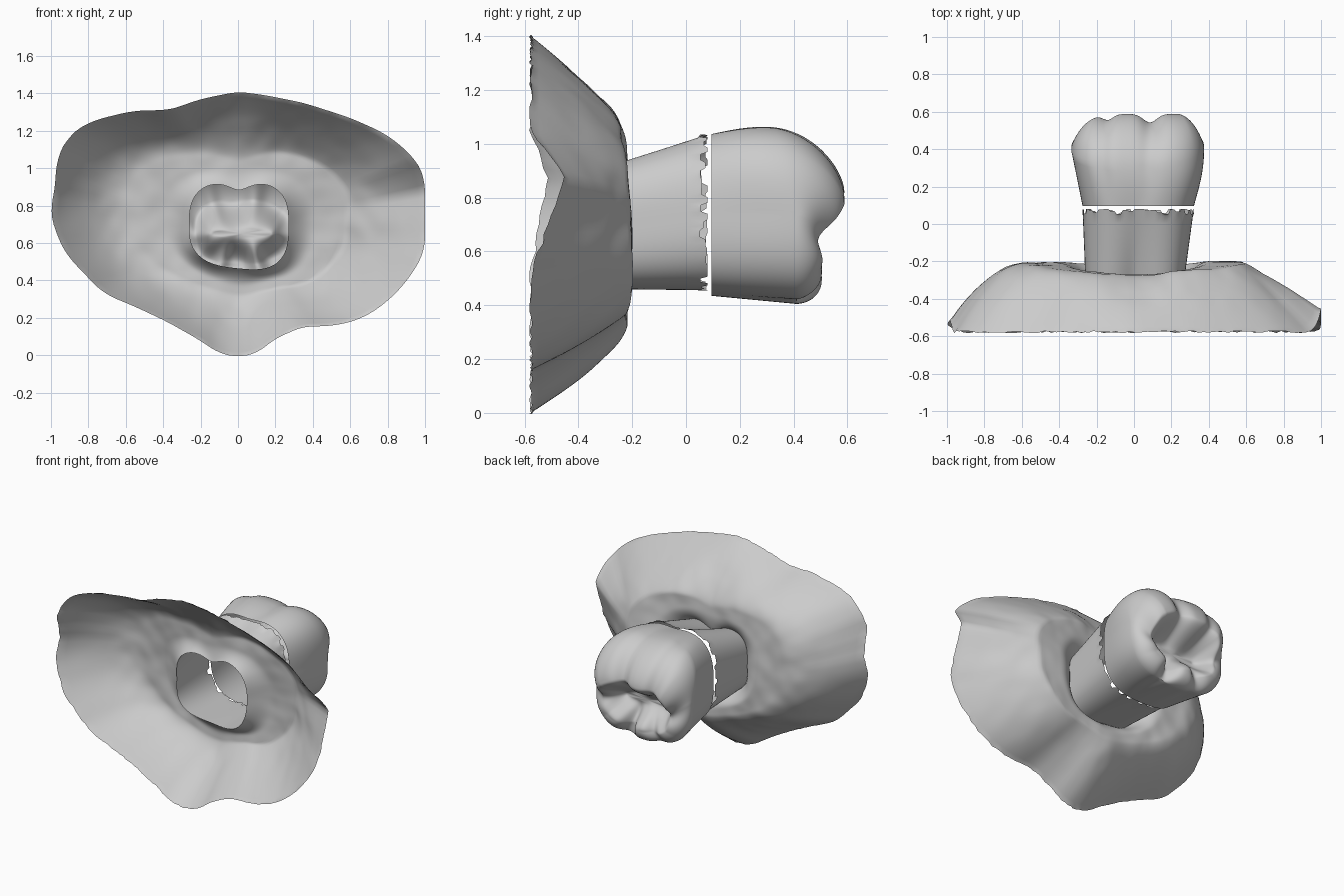
import bpy, math, random
from mathutils import Vector, noise

random.seed(4)
N = 180
ANGLES = [2 * math.pi * i / N for i in range(N)]

cube = bpy.data.objects.get("Cube")
if cube:
    bpy.data.objects.remove(cube)

grey = bpy.data.materials.new("plain grey")
grey.use_nodes = True
COLOR = (0.6, 0.6, 0.6, 1)
grey.diffuse_color = COLOR
grey.node_tree.nodes["Principled BSDF"].inputs["Base Color"].default_value = COLOR


def loft(name, rings, cap=False):
    """Skin closed rings of N points into an open smooth shell."""
    verts = [p for ring in rings for p in ring]
    faces = []
    for r in range(len(rings) - 1):
        for i in range(N):
            j = (i + 1) % N
            faces.append((r * N + j, r * N + i, (r + 1) * N + i, (r + 1) * N + j))
    if cap:
        verts.append(sum((Vector(p) for p in rings[-1]), Vector()) / N)
        last = (len(rings) - 1) * N
        faces += [(last + (i + 1) % N, last + i, len(verts) - 1) for i in range(N)]
    mesh = bpy.data.meshes.new(name)
    mesh.from_pydata(verts, [], faces)
    mesh.materials.append(grey)
    obj = bpy.data.objects.new(name, mesh)
    bpy.context.collection.objects.link(obj)
    bpy.ops.object.select_all(action="DESELECT")
    obj.select_set(True)
    bpy.context.view_layer.objects.active = obj
    bpy.ops.object.shade_smooth_by_angle(angle=math.radians(60))


def bell(d, width):
    return math.exp(-(d / width) ** 2)


def section(a, x0, x1, z0, z1, dip):
    """Rounded square with a shallow groove at the top."""
    c, s = math.cos(a), math.sin(a)
    k = (abs(c) ** 2.9 + abs(s) ** 2.9) ** (-1 / 2.9)
    k *= 1 - dip * bell(a - math.pi / 2, 0.33)
    return ((x0 + x1) / 2 + (x1 - x0) / 2 * k * c,
            (z0 + z1) / 2 + (z1 - z0) / 2 * k * s)


def bumps(x, z, scale):
    return noise.noise(Vector((x * scale, z * scale, 2.7)))


def rim(a):
    """Point on the socket rim shared by the gum and the sleeve."""
    x, z = section(a, -0.26, 0.27, 0.465, 0.93, 0.2)
    s = math.sin(a)
    z -= 0.1 * x * max(0, -s)
    return Vector((x, -0.297 + 0.008 * math.cos(4 * a), z))


# Gum outline, counterclockwise from its left side
OUTLINE = [(1, .7), (1, .95), (.95, 1.05), (.8, 1.18), (.6, 1.27), (.35, 1.35),
           (.15, 1.39), (0, 1.41), (-.2, 1.37), (-.37, 1.31), (-.55, 1.31),
           (-.8, 1.25), (-.91, 1.17), (-.97, 1.05), (-.98, .87), (-1.01, .76),
           (-.93, .55), (-.72, .33), (-.55, .26), (-.38, .18), (-.22, .09),
           (-.1, .01), (0, -.01), (.1, .01), (.2, .09), (.35, .155), (.5, .155),
           (.65, .19), (.78, .27), (.9, .39), (1, .55), (1, .7)]


def outline(a):
    """Where a ray from the middle of the socket meets the outline."""
    d = (math.cos(a), math.sin(a))
    for (ax, az), (bx, bz) in zip(OUTLINE, OUTLINE[1:]):
        az, bz = az - 0.7, bz - 0.7
        ca, cb = d[0] * az - d[1] * ax, d[0] * bz - d[1] * bx
        if ca <= 1e-9 and cb > 0 and d[0] * (ax + bx) + d[1] * (az + bz) > 0:
            t = -ca / (cb - ca)
            return Vector((ax + (bx - ax) * t, 0.7 + az + (bz - az) * t))
    return Vector((1, 0.7))


def border_depth(x, z):
    """Depth of the gum's border, notched on both flanks."""
    y = -0.583
    if abs(x) > 0.88:
        notch = (1.05 - z) / 0.18 if z > 0.87 else (z - 0.52) / 0.35
        y += (0.13 if x > 0 else 0.06) * max(0, min(1, notch))
    return y


raw = [outline(a) for a in ANGLES]
border = [sum((raw[(i + k) % N] for k in range(-2, 3)), Vector((0, 0))) / 5
          for i in range(N)]
depths = [border_depth(*p) for p in border]


# Gum: a dished sheet falling from the socket to a ragged border
def gum_point(i, t):
    a, (ox, oz) = ANGLES[i], border[i]
    r = rim(a)
    s, c = math.sin(a), math.cos(a)
    upper = max(0, s)
    crest = -0.242 - 0.022 * s + 0.04 * abs(c) ** 3
    start = 0.3 + 0.12 * c * c + 0.14 * upper * abs(c)
    fall = max(0, (t - start) / (1 - start)) ** (1.5 + 0.1 * s - 0.45 * c)
    rise = 1 - (1 - min(1, t / 0.2)) ** 2
    x, z = r.x + (ox - r.x) * t, r.z + (oz - r.z) * t
    y = r.y + (crest - r.y) * rise + (depths[i] - crest) * fall
    fade = math.sin(math.pi * t)
    y += fade * (0.014 * bumps(x, z, 4) + 0.006 * bumps(x, z, 11))
    # Hollow above the socket
    y -= fade * upper * 0.015 * bell(x, 0.15)
    if t == 1:
        y += random.uniform(0, 0.012)
    return x, y, z


ROWS = 40
loft("gum", [[gum_point(i, r / ROWS) for i in range(N)] for r in range(ROWS + 1)])


# Sleeve: flaring open tube with a torn end
def sleeve_point(a, t, end):
    x, z = section(a, -0.275, 0.32, 0.455, 1.045, 0.05)
    p = rim(a).lerp(Vector((x, 0.08, z)), t)
    p.y = min(p.y, end)
    return p


ends = []
for i in range(N):
    if i % 3 == 0:
        level = 0.08 - 0.037 * random.random() ** 2.5
    ends.append(level)
loft("sleeve", [[sleeve_point(a, i / 10, e) for a, e in zip(ANGLES, ends)]
                for i in range(11)])


# Crown: hollow molar with a ring of cusps around a central pit
def wall_point(a, t):
    """Side wall, from the open neck to the widest line."""
    w = math.sin(t * math.pi / 2)
    x, z = section(a, -0.275 - 0.06 * t, 0.32 + 0.055 * w,
                   0.435 - 0.03 * t, 1.045 + 0.028 * w, 0.04)
    # Shallow grooves run up the wall between the cusps
    groove = 1 - 0.035 * t * (bell(a - 1.4, 0.14) + bell(a - 2.1, 0.12)
                              + bell(a - 5.05, 0.12) + bell(a - 4.35, 0.12))
    x, z = 0.02 + (x - 0.02) * groove, 0.73 + (z - 0.73) * groove
    top = 0.41 - 0.12 * max(0, math.sin(a))
    return Vector((x, 0.095 + (top - 0.095) * t, z))


def cusp_point(a):
    """Ridge line through the cusp tips."""
    x, z = section(a, -0.235, 0.28, 0.49, 0.83, 0)
    high = 0.588 - 0.045 * bell(x - 0.085, 0.05) - 0.03 * bell(x + 0.14, 0.04)
    high -= 0.02 * bell(x + 0.235, 0.06)
    low = 0.505 - 0.09 * bell(x - 0.1, 0.045) - 0.04 * bell(x + 0.09, 0.04)
    blend = max(0, min(1, (z - 0.54) / 0.24))
    y = low + (high - low) * blend - 0.05 * bell(z - 0.65, 0.06)
    return Vector((x, y, z))


def outer_slope(a, f):
    """Rounded fall from the cusps to the wall, flatter on the upper side."""
    base, tip = wall_point(a, 1), cusp_point(a)
    p = tip + (base - tip) * math.cos(f) ** (1 + 0.3 * max(0, math.sin(a)))
    p.y = base.y + (tip.y - base.y) * math.sin(f)
    return p


def pit_point(a, s):
    """Folded slope from the cusps into a crosswise central valley."""
    tip = cusp_point(a)
    floor = Vector((0.01 + 0.6 * tip.x, 0.38, 0.65 + 0.1 * (tip.z - 0.65)))
    p = floor.lerp(tip, s)
    p.y = 0.38 + (tip.y - 0.38) * s * s * (3 - 2 * s)
    p.y += 0.018 * math.cos(26 * (p.x - 0.21)) * math.sin(math.pi * s)
    p.y += 0.015 * bumps(p.x, p.z, 9) * (1 - s)
    return p


crown = [[wall_point(a, i / 14) for a in ANGLES] for i in range(15)]
crown += [[outer_slope(a, i / 18 * math.pi / 2) for a in ANGLES] for i in range(1, 19)]
crown += [[pit_point(a, 1 - i / 18) for a in ANGLES] for i in range(1, 19)]
loft("crown", crown, cap=True)
